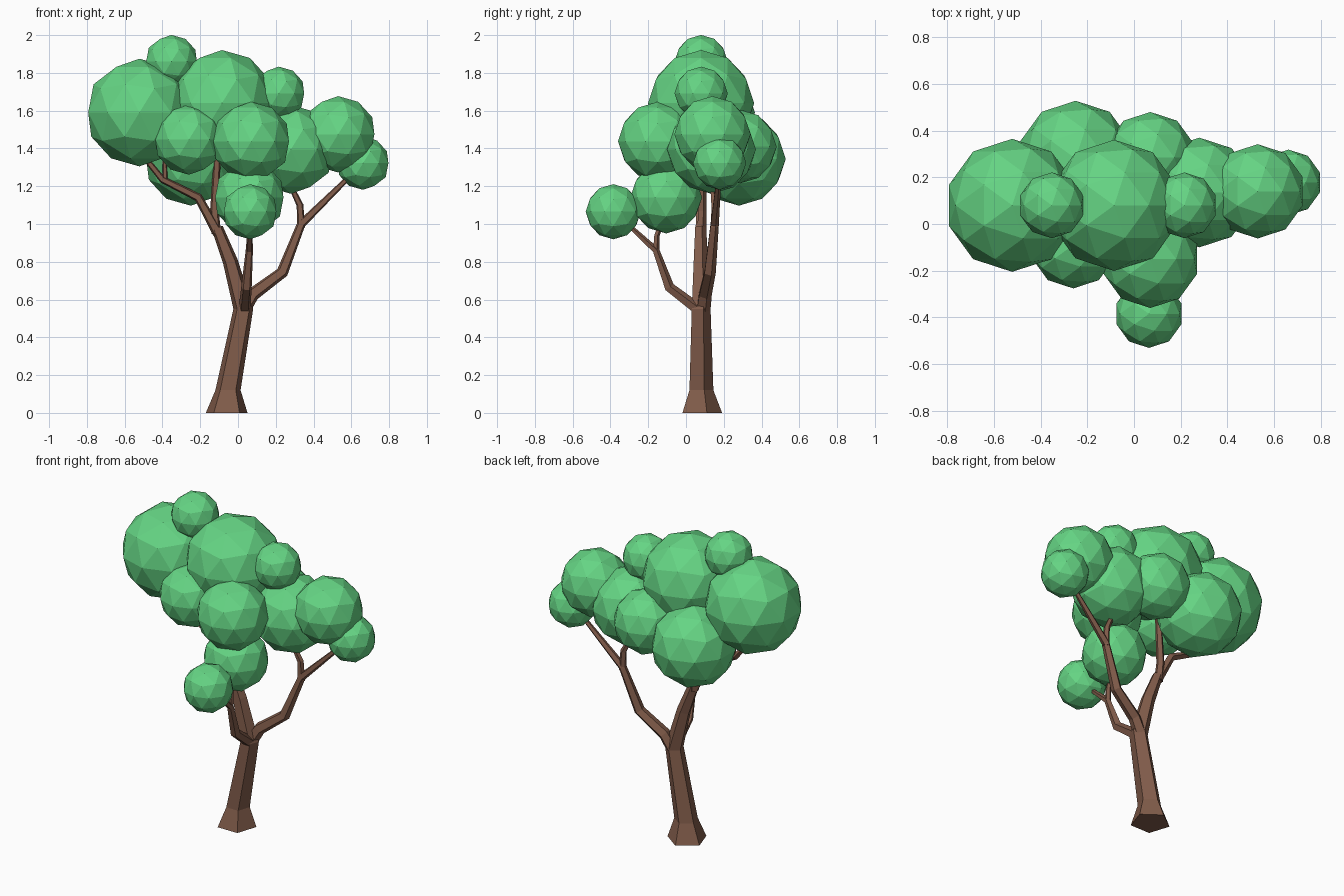
import bpy
import bmesh
import math
from mathutils import Vector

if "Cube" in bpy.data.objects:
    bpy.data.objects.remove(bpy.data.objects["Cube"], do_unlink=True)


def make_material(name, color):
    mat = bpy.data.materials.new(name)
    mat.use_nodes = True
    mat.diffuse_color = (*color, 1)
    mat.node_tree.nodes["Principled BSDF"].inputs["Base Color"].default_value = (*color, 1)
    return mat


bark = make_material("bark_brown", (0.22, 0.107, 0.069))
leaf = make_material("leaf_green", (0.13, 0.66, 0.23))


def add_object(name, bm, mat, location=(0, 0, 0)):
    mesh = bpy.data.meshes.new(name)
    bm.to_mesh(mesh)
    bm.free()
    mesh.materials.append(mat)
    obj = bpy.data.objects.new(name, mesh)
    obj.location = location
    bpy.context.collection.objects.link(obj)
    return obj


def limb(name, path, flat_rings=0):
    """Five-sided tapering tube; each path point is x, y, z, radius."""
    bm = bmesh.new()
    points = [Vector(p[:3]) for p in path]
    rings = []
    for i, (point, entry) in enumerate(zip(points, path)):
        tangent = points[min(i + 1, len(points) - 1)] - points[max(i - 1, 0)]
        if i < flat_rings:
            tangent = Vector((0, 0, 1))
        turn = Vector((0, 0, 1)).rotation_difference(tangent)
        ring = []
        for k in range(5):
            a = math.radians(18 + 72 * k)
            offset = Vector((math.cos(a), math.sin(a), 0)) * entry[3]
            ring.append(bm.verts.new(point + turn @ offset))
        rings.append(ring)
    for low, high in zip(rings, rings[1:]):
        for k in range(5):
            n = (k + 1) % 5
            bm.faces.new((low[k], low[n], high[n], high[k]))
    bm.faces.new(rings[0][::-1])
    bm.faces.new(rings[-1])
    return add_object(name, bm, bark)


def foliage(name, x, y, z, radius):
    bm = bmesh.new()
    bmesh.ops.create_icosphere(bm, subdivisions=2, radius=radius)
    return add_object(name, bm, leaf, (x, y, z))


# Trunk with flared foot, running on into the right-hand bough
limb("trunk", [(-0.06, 0.075, 0, 0.116), (-0.053, 0.075, 0.12, 0.07),
               (0.028, 0.075, 0.55, 0.055), (-0.04, 0.075, 0.8, 0.042),
               (-0.11, 0.075, 0.98, 0.032)], flat_rings=3)

# Boughs and twigs
limb("right_bough", [(-0.105, 0.075, 0.95, 0.03), (-0.21, 0.075, 1.14, 0.024),
                     (-0.4, 0.075, 1.235, 0.019), (-0.54, 0.075, 1.41, 0.013)])
limb("right_twig", [(-0.385, 0.08, 1.22, 0.014), (-0.39, 0.08, 1.4, 0.01)])
limb("middle_bough", [(-0.115, 0.08, 0.95, 0.027), (-0.125, 0.085, 1.07, 0.024),
                      (-0.105, 0.085, 1.45, 0.018)])
limb("left_bough", [(0.03, 0.09, 0.55, 0.04), (0.08, 0.1, 0.63, 0.037),
                    (0.235, 0.125, 0.745, 0.033), (0.335, 0.15, 1.0, 0.024),
                    (0.6, 0.175, 1.26, 0.013)])
limb("left_twig", [(0.335, 0.15, 0.98, 0.022), (0.328, 0.15, 1.1, 0.019),
                   (0.28, 0.14, 1.2, 0.014)])
limb("front_bough", [(0.035, 0.06, 0.55, 0.033), (0.045, -0.09, 0.665, 0.029),
                     (0.06, -0.16, 0.86, 0.02), (0.064, -0.3, 0.99, 0.012)])
limb("front_twig", [(0.06, -0.16, 0.85, 0.018), (0.06, -0.155, 0.94, 0.016),
                    (0.06, -0.125, 1.02, 0.012)])

# Faceted leaf clumps
foliage("right_crown", -0.522, 0.08, 1.59, 0.285)
foliage("middle_crown", -0.085, 0.08, 1.64, 0.281)
foliage("right_front_clump", -0.26, -0.09, 1.447, 0.186)
foliage("middle_front_clump", 0.07, -0.15, 1.437, 0.21)
foliage("right_back_clump", -0.25, 0.28, 1.345, 0.248)
foliage("middle_back_clump", 0.07, 0.285, 1.41, 0.195)
foliage("lower_front_clump", 0.06, -0.105, 1.14, 0.19)
foliage("lowest_front_clump", 0.064, -0.385, 1.065, 0.146)
foliage("left_inner_clump", 0.28, 0.135, 1.395, 0.235)
foliage("left_outer_clump", 0.53, 0.14, 1.475, 0.202)
foliage("left_tip_clump", 0.662, 0.178, 1.322, 0.141)
foliage("right_top_clump", -0.352, 0.08, 1.86, 0.141)
foliage("left_top_clump", 0.216, 0.08, 1.692, 0.141)
